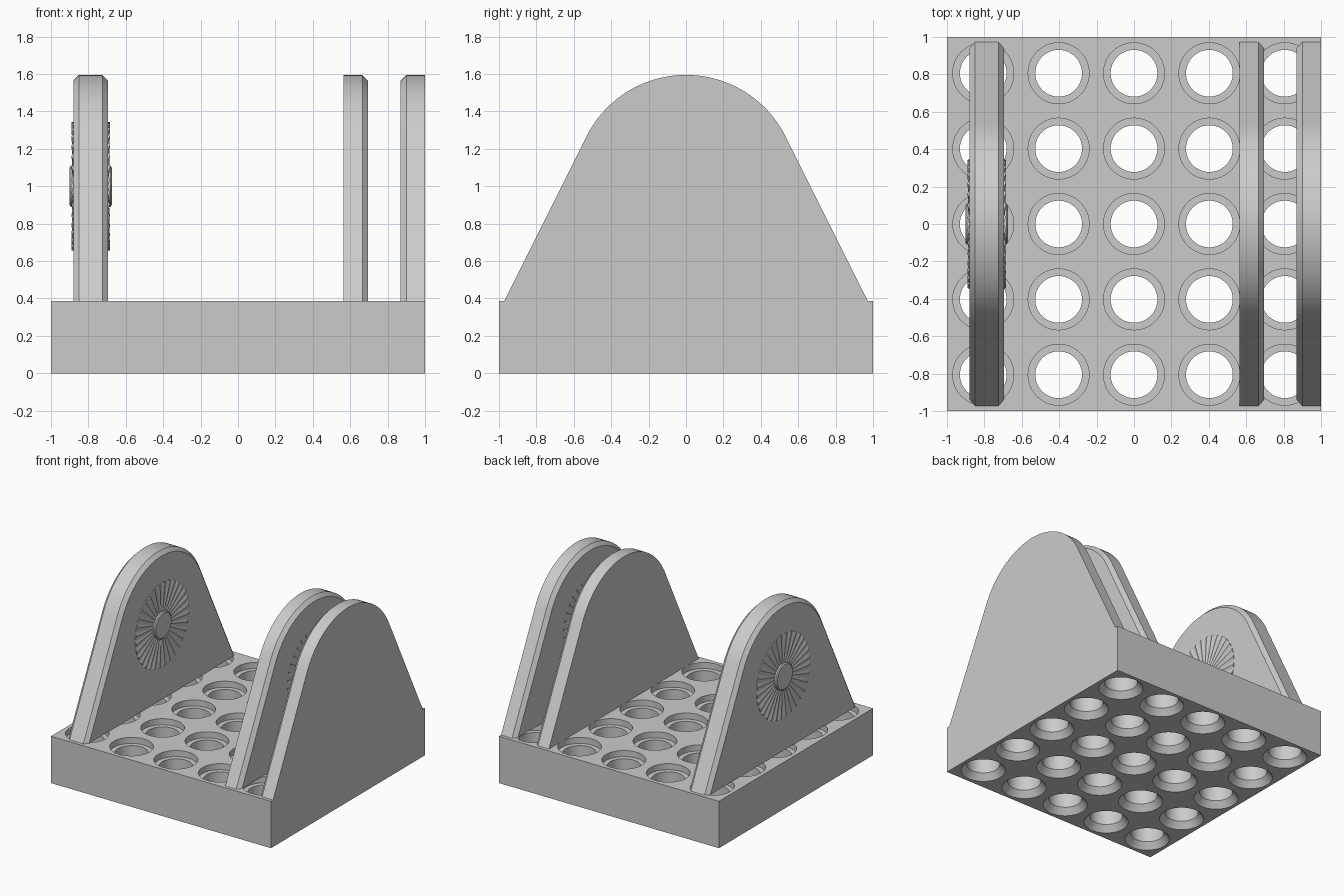
import bpy, bmesh
from math import sin, cos, pi, atan2, radians
from mathutils import Matrix, Vector

if "Cube" in bpy.data.objects:
    bpy.data.objects.remove(bpy.data.objects["Cube"])

grey = bpy.data.materials.new("plain grey")
grey.use_nodes = True
grey.diffuse_color = (0.6, 0.6, 0.6, 1)
grey.node_tree.nodes["Principled BSDF"].inputs["Base Color"].default_value = (0.6, 0.6, 0.6, 1)

BASE_TOP, AXIS_Z, ROUND = 0.385, 1.0, 0.595
PITCH, BEVEL, TEETH = 0.403, 0.03, 32


def finish(bm, name):
    bmesh.ops.recalc_face_normals(bm, faces=bm.faces)
    mesh = bpy.data.meshes.new(name)
    bm.to_mesh(mesh)
    bm.free()
    mesh.materials.append(grey)
    ob = bpy.data.objects.new(name, mesh)
    bpy.context.collection.objects.link(ob)
    return ob


def select(ob):
    bpy.ops.object.select_all(action='DESELECT')
    ob.select_set(True)
    bpy.context.view_layer.objects.active = ob


def smooth(ob, angle=25):
    select(ob)
    bpy.ops.object.shade_smooth_by_angle(angle=radians(angle))


def cut(ob, cutter):
    mod = ob.modifiers.new("cut", 'BOOLEAN')
    mod.operation, mod.solver, mod.object = 'DIFFERENCE', 'EXACT', cutter
    select(ob)
    bpy.ops.object.modifier_apply(modifier=mod.name)
    bpy.data.objects.remove(cutter)


def loft(bm, rings):
    """Skin closed rings of points and cap both ends."""
    loops = [[bm.verts.new(p) for p in ring] for ring in rings]
    n = len(loops[0])
    for a, b in zip(loops, loops[1:]):
        for i in range(n):
            j = (i + 1) % n
            bm.faces.new((a[i], a[j], b[j], b[i]))
    bm.faces.new(loops[0])
    bm.faces.new(loops[-1])


def circle(r, z, n=48, cx=0, cy=0):
    return [(cx + r * cos(2 * pi * i / n), cy + r * sin(2 * pi * i / n), z) for i in range(n)]


# Base slab with a grid of counterbored, countersunk holes
bm = bmesh.new()
bmesh.ops.create_cube(bm, size=1, matrix=Matrix.Translation((0, 0, BASE_TOP / 2))
                      @ Matrix.Diagonal((2, 2, BASE_TOP, 1)))
base = finish(bm, "base_slab")
bm = bmesh.new()
hole = [(0.175, -0.01), (0.125, 0.05), (0.125, BASE_TOP - 0.05),
        (0.163, BASE_TOP - 0.05), (0.163, BASE_TOP + 0.05)]
for i in range(-2, 3):
    for j in range(-2, 3):
        loft(bm, [circle(r, z, 48, i * PITCH, j * PITCH) for r, z in hole])
cut(base, finish(bm, "hole_cutter"))
smooth(base)


def outline(x, inset):
    """Rounded upright outline at one x, moved inwards by inset."""
    r = ROUND - inset
    start = atan2(0.445, 0.895)
    arc = [start + (pi - 2 * start) * i / 40 for i in range(41)]
    foot = 0.973 - inset / cos(start)
    pts = [(x, foot, BASE_TOP)]
    pts += [(x, r * cos(a), AXIS_Z + r * sin(a)) for a in arc]
    return pts + [(x, -foot, BASE_TOP)]


def upright(name, rings):
    bm = bmesh.new()
    loft(bm, [outline(x, inset) for x, inset in rings])
    return finish(bm, name)


def place(ob, x, side):
    """Turn a part built along +z to point along +x or -x on the pivot axis."""
    ob.data.transform(Matrix.Translation((x, 0, AXIS_Z)) @ Matrix.Rotation(side * pi / 2, 4, 'Y'))


def sunburst(name, x, side):
    """Disc of radial teeth that grow towards the rim."""
    bm = bmesh.new()
    n = TEETH * 2
    rim = [(p[0], p[1], 0.010 if i % 2 else -0.002) for i, p in enumerate(circle(0.345, 0, n))]
    back = [bm.verts.new(p) for p in circle(0.345, -0.02, n)]
    top = [bm.verts.new(p) for p in rim]
    mid = bm.verts.new((0, 0, -0.001))
    for i in range(n):
        j = (i + 1) % n
        bm.faces.new((back[i], back[j], top[j], top[i]))
        bm.faces.new((top[i], top[j], mid))
    bm.faces.new(back)
    ob = finish(bm, name)
    place(ob, x, side)
    return ob


def hub(name, x, side):
    bm = bmesh.new()
    loft(bm, [circle(r, z) for r, z in ((0.11, -0.02), (0.11, 0.013), (0.1, 0.02))])
    ob = finish(bm, name)
    place(ob, x, side)
    return ob


# Single upright with raised teeth and hubs on both faces
lo, hi = -0.88, -0.695
single = upright("single_upright", [(lo, BEVEL), (lo + BEVEL, 0), (hi - BEVEL, 0), (hi, BEVEL)])
smooth(single)
for side, x, label in ((-1, lo, "outer"), (1, hi, "inner")):
    sunburst(label + "_teeth", x, side)
    smooth(hub(label + "_hub", x, side))

# Paired uprights with matching sockets on the faces that look at each other
pair = (("inner_pair_upright", 0.565, 0.695, -1), ("outer_pair_upright", 1.0, 0.87, 1))
for name, flat, face, side in pair:
    ob = upright(name, [(flat, 0), (face + side * BEVEL, 0), (face, BEVEL)])
    cut(ob, sunburst("teeth_cutter", face, side))
    cut(ob, hub("hub_cutter", face, side))
    smooth(ob, 20)
